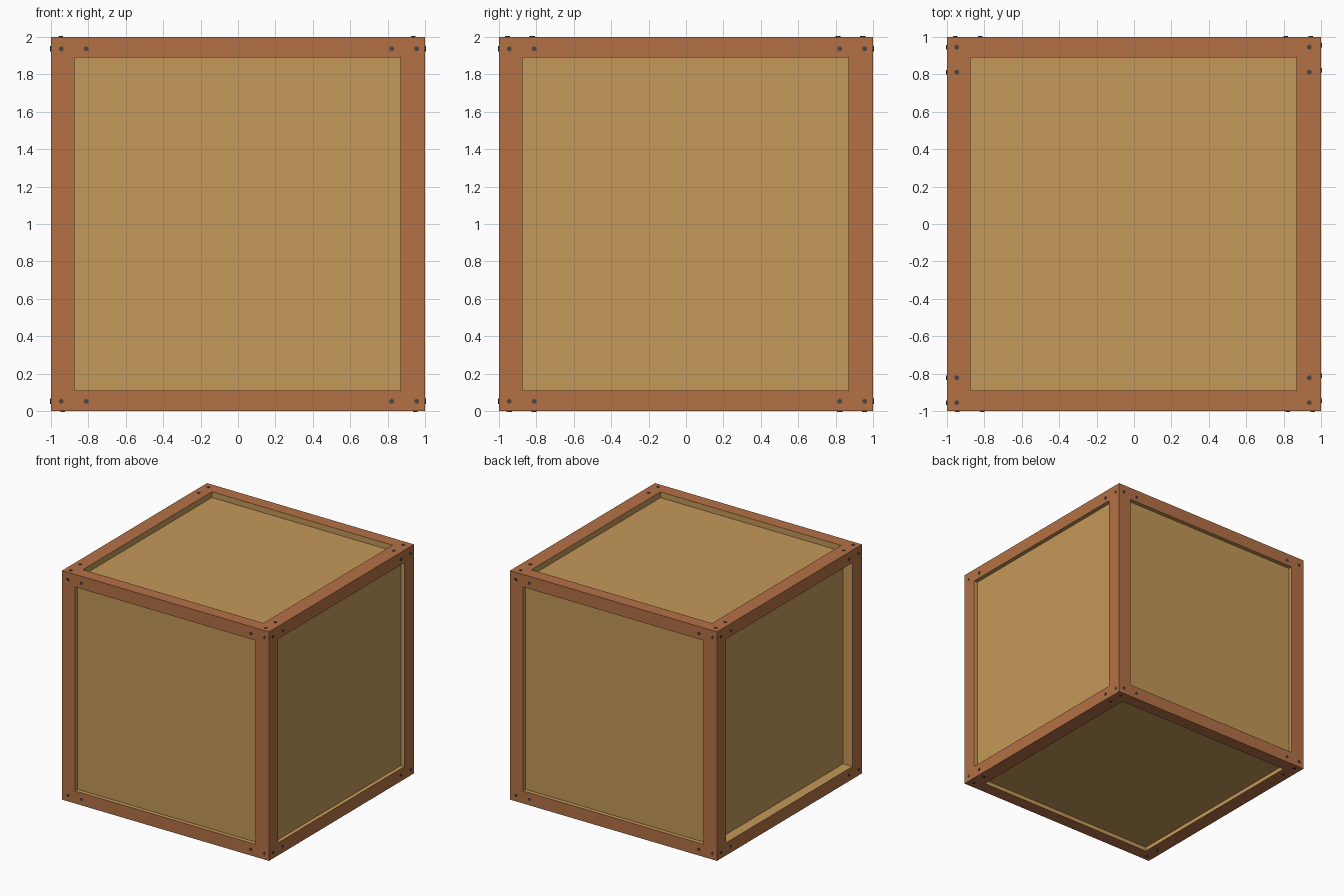
import bpy, bmesh
from mathutils import Vector

if "Cube" in bpy.data.objects:
    bpy.data.objects.remove(bpy.data.objects["Cube"])


def material(name, rgb):
    m = bpy.data.materials.new(name)
    m.diffuse_color = (*rgb, 1)
    m.use_nodes = True
    m.node_tree.nodes["Principled BSDF"].inputs["Base Color"].default_value = m.diffuse_color
    return m


FRAME = material("reddish wood", (0.456, 0.165, 0.061))
PANEL = material("tan wood", (0.552, 0.314, 0.098))
BOLT = material("dark metal", (0.07, 0.058, 0.05))
CENTRE = Vector((0, 0, 1))

# name: (right axis, up axis as seen from outside, recess depth)
SIDES = {
    "front": ((1, 0, 0), (0, 0, 1), 0.035),
    "right": ((0, 1, 0), (0, 0, 1), 0.035),
    "back": ((-1, 0, 0), (0, 0, 1), 0.035),
    "left": ((0, -1, 0), (0, 0, 1), 0.09),
    "top": ((1, 0, 0), (0, 1, 0), 0.05),
    "bottom": ((1, 0, 0), (0, -1, 0), 0.035),
}


def finish(name, bm, mat):
    bmesh.ops.remove_doubles(bm, verts=bm.verts, dist=1e-4)
    mesh = bpy.data.meshes.new(name)
    bm.to_mesh(mesh)
    bm.free()
    mesh.materials.append(mat)
    obj = bpy.data.objects.new(name, mesh)
    bpy.context.collection.objects.link(obj)
    return obj


def rect(place, u0, u1, v0, v1, w):
    return [place(u, v, w) for u, v in ((u0, v0), (u1, v0), (u1, v1), (u0, v1))]


def band(bm, a, b):
    # ring of four quads joining two rectangles
    for i in range(4):
        j = (i + 1) % 4
        bm.faces.new([bm.verts.new(p) for p in (a[i], a[j], b[j], b[i])])


frame = bmesh.new()
bolts = bmesh.new()
for side, (u_axis, v_axis, depth) in SIDES.items():
    U, V = Vector(u_axis), Vector(v_axis)
    N = U.cross(V)

    def place(u, v, w):
        return CENTRE + U * u + V * v + N * w

    outer = rect(place, -1, 1, -1, 1, 1)
    rim = rect(place, -0.875, 0.87, -0.89, 0.89, 1)
    floor = rect(place, -0.875, 0.87, -0.89, 0.89, 1 - depth)

    # flat frame border
    band(frame, outer, rim)

    # recessed panel with its side walls
    panel = bmesh.new()
    band(panel, rim, floor)
    panel.faces.new([panel.verts.new(p) for p in floor])
    finish(side + "_panel", panel, PANEL)

    # hexagonal bolt heads, in pairs at each corner
    spots = [(u, v) for u in (-0.945, -0.812, 0.822, 0.955) for v in (-0.948, 0.937)]
    if side in ("top", "bottom"):
        spots = [(-v if side == "top" else v, u) for u, v in spots]
        spots = [(-u, -v) for u, v in spots]
    for u, v in spots:
        ret = bmesh.ops.create_cone(bolts, cap_ends=True, segments=6,
                                    radius1=0.014, radius2=0.014, depth=0.008)
        for vert in ret["verts"]:
            c = vert.co.copy()
            vert.co = place(u + c.x, v + c.y, 1 + c.z)

finish("crate_frame", frame, FRAME)
finish("corner_bolts", bolts, BOLT)
